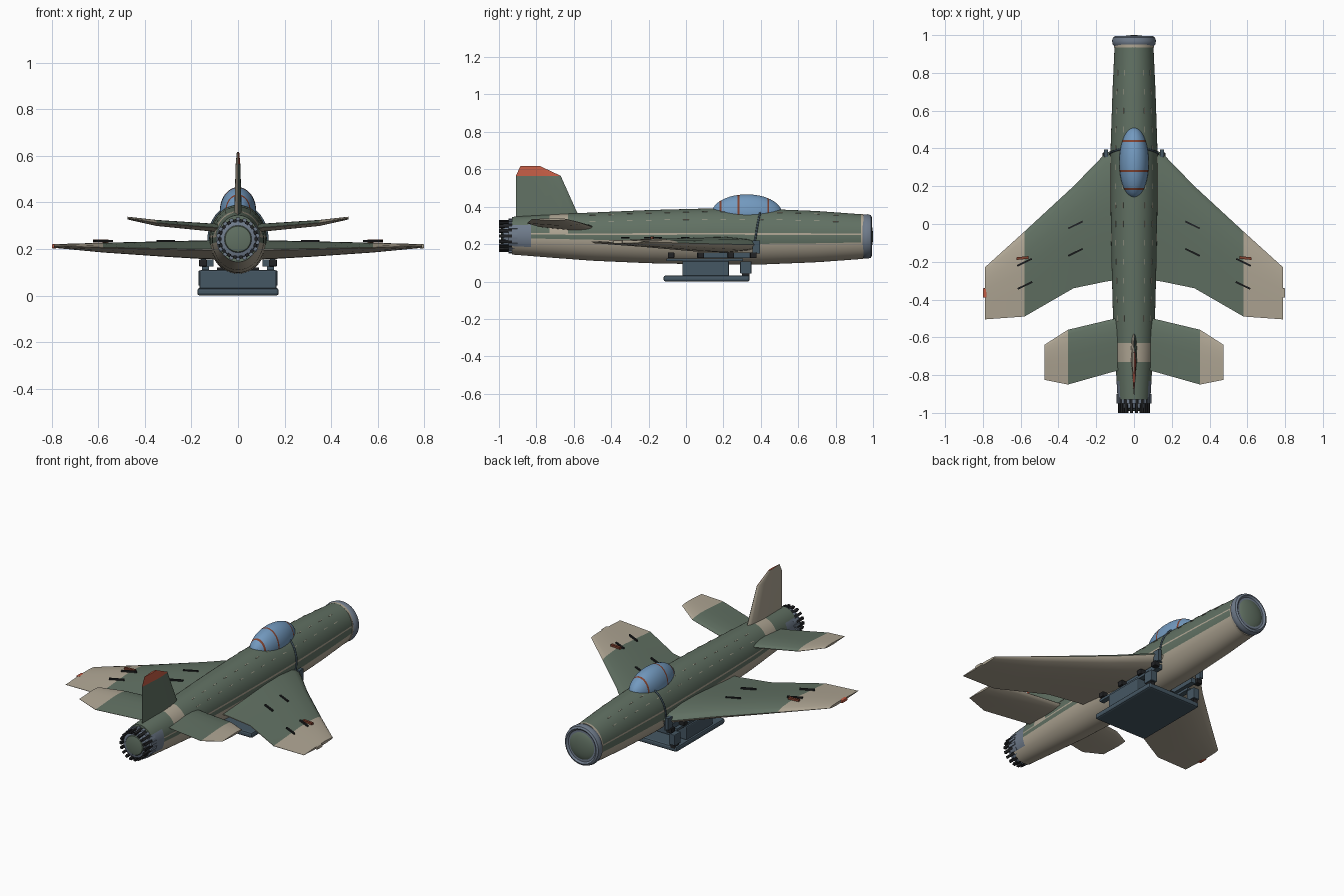
import bpy, bmesh, math
from mathutils import Vector, Matrix

cube = bpy.data.objects.get("Cube")
if cube:
    bpy.data.objects.remove(cube, do_unlink=True)


def material(name, r, g, b):
    m = bpy.data.materials.new(name)
    m.use_nodes = True
    m.diffuse_color = (r, g, b, 1)
    m.node_tree.nodes["Principled BSDF"].inputs["Base Color"].default_value = (r, g, b, 1)
    return m


GREEN = material("grey_green", .12, .165, .125)
BEIGE = material("beige", .43, .38, .295)
STEEL = material("steel_blue", .16, .2, .26)
STAND = material("slate", .06, .095, .125)
DARK = material("near_black", .015, .016, .018)
GLASS = material("canopy_blue", .17, .32, .52)
RUST = material("rust", .22, .055, .03)
RED = material("signal_red", .56, .11, .06)


def finish(name, bm, mats, rule=None, mirror=False, smooth=True):
    bmesh.ops.recalc_face_normals(bm, faces=bm.faces)
    if rule:
        for f in bm.faces:
            f.material_index = mats.index(rule(f.calc_center_median(), f.normal))
    me = bpy.data.meshes.new(name)
    bm.to_mesh(me)
    bm.free()
    for m in mats:
        me.materials.append(m)
    ob = bpy.data.objects.new(name, me)
    bpy.context.collection.objects.link(ob)
    if mirror:
        ob.modifiers.new("mirror", "MIRROR")
    if smooth:
        bpy.ops.object.select_all(action="DESELECT")
        ob.select_set(True)
        bpy.context.view_layer.objects.active = ob
        bpy.ops.object.shade_smooth_by_angle(angle=math.radians(35))
    return ob


def loft(bm, rings):
    """Skin closed rings of points and cap both ends."""
    rows = [[bm.verts.new(p) for p in ring] for ring in rings]
    n = len(rows[0])
    for a, b in zip(rows, rows[1:]):
        for j in range(n):
            bm.faces.new((a[j], a[(j + 1) % n], b[(j + 1) % n], b[j]))
    bm.faces.new(rows[0])
    bm.faces.new(rows[-1])


def body(name, stations, mats, rule=None, n=48):
    """Elliptical body along y from stations (y, rx, rz, centre z)."""
    bm = bmesh.new()
    loft(bm, [[(rx * math.cos(t * math.tau / n), y, zc + rz * math.sin(t * math.tau / n))
               for t in range(n)] for y, rx, rz, zc in stations])
    return finish(name, bm, mats, rule)


CHORD = [(0, 0), (.02, .35), (.08, .7), (.25, 1), (.45, .95), (.7, .55), (1, .06)]


def blade(name, stations, mats, rule, upright=False, mirror=True):
    """Aerofoil blade from stations (span, leading y, trailing y, offset, thickness)."""
    rings = []
    for s, le, te, off, th in stations:
        pts = [(t, h) for t, h in CHORD] + [(t, -h) for t, h in CHORD[:0:-1]]
        ring = []
        for t, h in pts:
            y, d = le + (te - le) * t, off + h * th / 2
            ring.append((d, y, s) if upright else (s, y, d))
        rings.append(ring)
    bm = bmesh.new()
    loft(bm, rings)
    return finish(name, bm, mats, rule, mirror)


def box(name, centre, size, mat, mirror=False, bevel=0, turn=0):
    bm = bmesh.new()
    bmesh.ops.create_cube(bm, size=1, matrix=Matrix.Translation(centre)
                          @ Matrix.Rotation(turn, 4, "Z") @ Matrix.Diagonal((*size, 1)))
    if bevel:
        bmesh.ops.bevel(bm, geom=bm.edges[:], offset=bevel, segments=2, affect="EDGES", profile=.5)
    return finish(name, bm, [mat], None, mirror, False)


# Fuselage
HULL = [(-.94, .086, .1, .245), (-.7, .1, .117, .243), (-.5, .111, .129, .24), (-.2, .119, .142, .24),
        (.1, .124, .149, .241), (.4, .124, .149, .24), (.7, .114, .137, .24), (.96, .102, .118, .24)]


def hull_at(y):
    for a, b in zip(HULL, HULL[1:]):
        if y <= b[0]:
            k = (y - a[0]) / (b[0] - a[0])
            return tuple(p + (q - p) * k for p, q in zip(a, b))
    return HULL[-1]


def hull_colour(c, normal):
    y, rx, rz, zc = hull_at(c.y)
    h = (c.z - zc) / rz
    if abs(normal.y) > .9:
        return GREEN
    if y < -.83 and abs(h) < .55:
        return STEEL
    if -.73 < y < -.63 and h > .1 or .065 < h < .13:
        return BEIGE
    return GREEN if h > (-.26 if y > .32 else -.13) else BEIGE


body("fuselage", [hull_at(-.93 + .05 * i) for i in range(38)] + [hull_at(.95)],
     [GREEN, BEIGE, STEEL], hull_colour, 96)

# Pale panel dashes along the upper hull
bm = bmesh.new()
for angle in (38, 62):
    a = math.radians(angle)
    for i in range(14):
        y, rx, rz, zc = hull_at(-.5 + .1 * i)
        spot = Vector((rx * math.cos(a), y, zc + rz * math.sin(a)))
        bmesh.ops.create_cube(bm, size=1, matrix=Matrix.Translation(spot)
                              @ Matrix.Rotation(-a, 4, "Y") @ Matrix.Diagonal((.004, .03, .003, 1)))
finish("panel_dashes", bm, [BEIGE], None, True, False)

# Nose ring and dome
body("nose_band", [(y, .106, .12, .24) for y in (.935, .95)], [BEIGE])
body("nose_ring", [(y, r, r + .003, .241) for y, r in
                   ((.94, .104), (.952, .114), (.97, .116), (.988, .111), (.994, .1), (.985, .09))], [STEEL])
body("nose_dome", [(.97 + .03 * math.sin(a), .093 * math.cos(a), .093 * math.cos(a), .241)
                   for a in (i * math.pi / 17 for i in range(9))], [GREEN])

# Exhaust nozzle with petals
body("nozzle_ring", [(-.98, .07, .07, .243), (-.975, .078, .078, .243), (-.9, .083, .085, .243)], [STEEL])
body("nozzle_core", [(-.99, .03, .03, .243), (-.985, .055, .055, .243), (-.97, .066, .066, .243)], [GREEN])
bm = bmesh.new()
for i in range(18):
    bmesh.ops.create_cube(bm, size=1, matrix=Matrix.Translation((0, 0, .243))
                          @ Matrix.Rotation(i * math.tau / 18, 4, "Y")
                          @ Matrix.Translation((.079, -.955, 0)) @ Matrix.Diagonal((.014, .09, .015, 1)))
finish("nozzle_petals", bm, [DARK], None, False, False)
bm = bmesh.new()
for i in range(18):
    bmesh.ops.create_cube(bm, size=1, matrix=Matrix.Translation((0, 0, .243))
                          @ Matrix.Rotation((i + .5) * math.tau / 18, 4, "Y")
                          @ Matrix.Translation((.086, -.925, 0)) @ Matrix.Diagonal((.014, .05, .016, 1)))
finish("nozzle_brackets", bm, [STEEL], None, False, False)


# Wings, tailplanes and fin
def top_green(limit):
    return lambda c, n: GREEN if n.z > 0 and c.x < limit else BEIGE


blade("wings", [(.05, .42, -.29, .197, .085), (.15, .375, -.305, .197, .08), (.32, .2, -.34, .2, .066),
                (.58, -.04, -.49, .206, .042), (.79, -.23, -.505, .213, .016)],
      [GREEN, BEIGE], top_green(.58))
blade("tailplanes", [(.04, -.485, -.765, .29, .035), (.12, -.505, -.785, .293, .034),
                     (.35, -.56, -.85, .312, .026), (.475, -.64, -.825, .333, .012)],
      [GREEN, BEIGE], top_green(.35))
blade("fin", [(.32, -.56, -.91, 0, .034), (.565, -.67, -.91, 0, .02), (.617, -.78, -.885, 0, .01)],
      [GREEN, BEIGE, RED],
      lambda c, n: BEIGE if n.x < -.1 else RED if c.z > .565 else GREEN, True, False)

# Canopy with painted frames
FRAMES = (.185, .28, .44)
cuts = [.325 - .187 * math.cos(math.pi * (i + .4) / 24.8) for i in range(25)]
cuts += [f + d for f in FRAMES for d in (-.005, .005)]
canopy = []
for y in sorted(cuts):
    k = math.sqrt(max(0, 1 - ((y - .325) / .188) ** 2))
    canopy.append((y, .078 * k, .102 * k, .364))
body("canopy", canopy, [GLASS, RUST],
     lambda c, n: RUST if min(abs(c.y - f) for f in FRAMES) < .0051 else GLASS)

# Wing fittings
for i, (x, y) in enumerate(((.31, -.005), (.31, -.15), (.58, -.203), (.577, -.325))):
    box(f"wing_rod_{i + 1}", (x, y, .234), (.085, .009, .009), DARK, True, 0, -.45)
box("wing_marker", (.59, -.18, .234), (.065, .014, .012), RUST, True, 0, -.1)
for side, mat in (("left", BEIGE), ("right", RED)):
    x = .79 if side == "left" else -.79
    box(f"{side}_tip_light", (x, -.365, .212), (.02, .05, .018), mat, False, .004)

# Straps from the cockpit sides to the wing roots
for side in (1, -1):
    curve = bpy.data.curves.new("strap", "CURVE")
    curve.dimensions = "3D"
    curve.bevel_depth = .005
    path = curve.splines.new("POLY")
    path.points.add(8)
    for i, p in enumerate(path.points):
        a = math.radians(-30 + i * 12)
        p.co = (side * .127 * math.cos(a), .36 + i * .005, .24 + .152 * math.sin(a), 1)
    curve.materials.append(STAND)
    strap = bpy.data.objects.new("left_strap" if side > 0 else "right_strap", curve)
    bpy.context.collection.objects.link(strap)
box("strap_anchor", (.148, .375, .185), (.02, .04, .07), STAND, True)

# Display stand
box("stand_base", (0, .11, .016), (.35, .46, .032), STAND, False, .01)
box("stand_body", (0, .105, .07), (.33, .25, .08), STAND, False, .006)
box("stand_post", (.15, .32, .075), (.04, .06, .065), STAND, True, .004)
box("stand_post_foot", (.15, .32, .035), (.03, .04, .03), DARK, True)
box("stand_cradle", (0, .105, .105), (.18, .24, .03), DARK)
box("stand_rail", (.14, .1, .117), (.03, .41, .014), STAND, True)
box("stand_arm", (.12, .21, .14), (.03, .3, .03), STAND, True)
for y in (-.08, .08, .24, .36):
    box("stand_clip", (.15, y, .14), (.035, .035, .03), DARK, True, .004)
